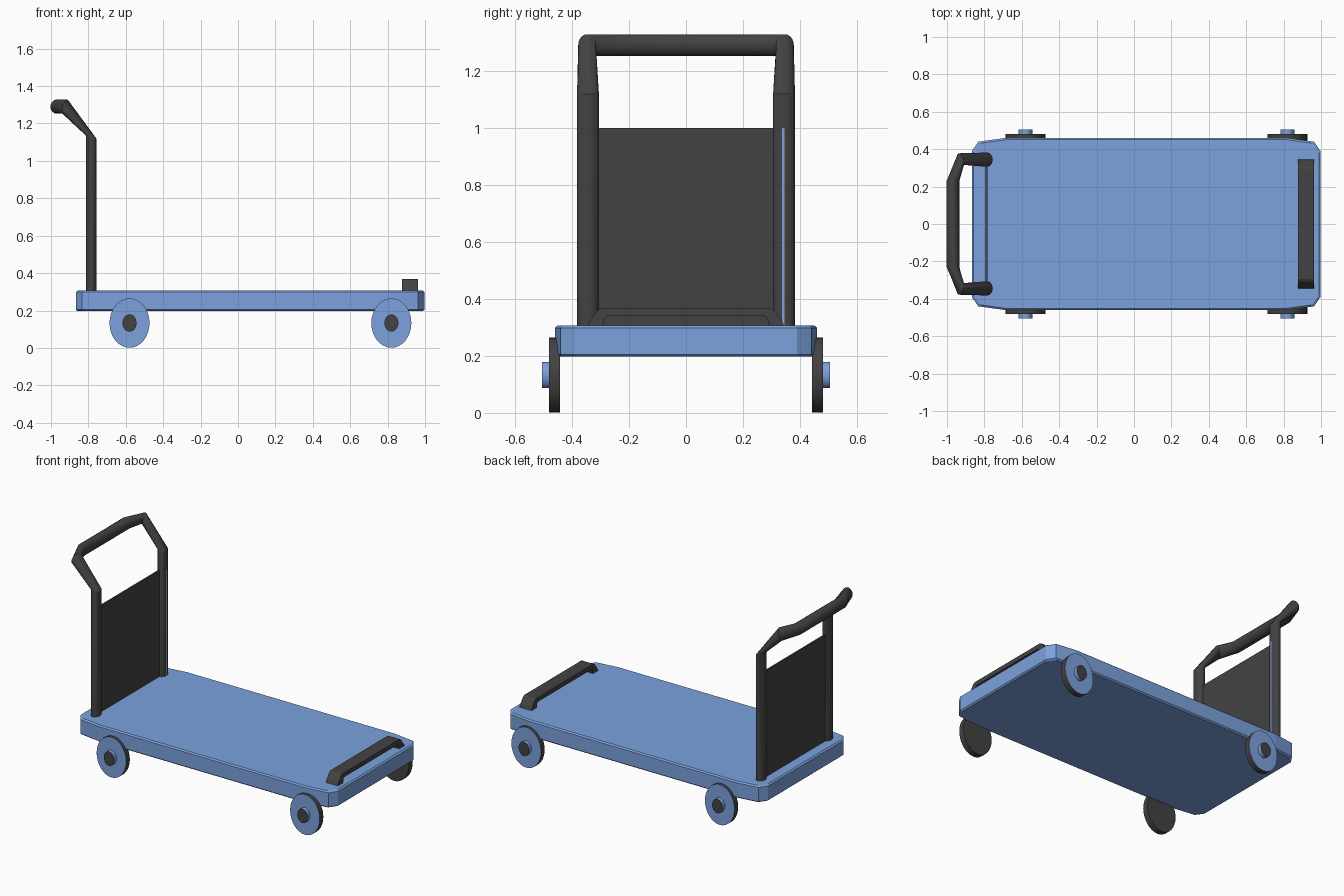
import bpy, bmesh, math
from mathutils import Vector

if "Cube" in bpy.data.objects:
    bpy.data.objects.remove(bpy.data.objects["Cube"])


def material(name, rgb):
    m = bpy.data.materials.new(name)
    m.diffuse_color = (*rgb, 1)
    m.use_nodes = True
    m.node_tree.nodes["Principled BSDF"].inputs["Base Color"].default_value = m.diffuse_color
    return m


BLUE = material("blue", (0.2, 0.36, 0.72))
DARK = material("dark", (0.055, 0.055, 0.055))


def ring(center, u, v, n=20):
    """Ellipse of points around center, spanned by u and v."""
    c, u, v = Vector(center), Vector(u), Vector(v)
    return [c + u * math.cos(2 * math.pi * i / n) + v * math.sin(2 * math.pi * i / n) for i in range(n)]


def loft(name, loops, colors, smooth=True):
    """Skin closed loops; colors = first cap, each band, last cap (0 blue, 1 dark)."""
    bm = bmesh.new()
    rows = [[bm.verts.new(p) for p in loop] for loop in loops]
    n = len(rows[0])
    if len(colors) == 1:
        colors = colors * (len(rows) + 1)
    bm.faces.new(rows[0][::-1]).material_index = colors[0]
    bm.faces.new(rows[-1]).material_index = colors[-1]
    for k, (a, b) in enumerate(zip(rows, rows[1:])):
        for i in range(n):
            j = (i + 1) % n
            bm.faces.new((a[i], a[j], b[j], b[i])).material_index = colors[k + 1]
    bmesh.ops.recalc_face_normals(bm, faces=bm.faces)
    me = bpy.data.meshes.new(name)
    bm.to_mesh(me)
    bm.free()
    me.materials.append(BLUE)
    me.materials.append(DARK)
    ob = bpy.data.objects.new(name, me)
    bpy.context.collection.objects.link(ob)
    if smooth:
        bpy.ops.object.select_all(action='DESELECT')
        ob.select_set(True)
        bpy.context.view_layer.objects.active = ob
        bpy.ops.object.shade_smooth_by_angle(angle=math.radians(30))
    return ob


def box(name, x, y, z, color):
    loops = [[(a, b, h) for a, b in ((x[0], y[0]), (x[1], y[0]), (x[1], y[1]), (x[0], y[1]))] for h in z]
    return loft(name, loops, [color], False)


# Deck with cut corners and a fine edge bevel
half = [(0.997, 0.39), (0.963, 0.44), (0.82, 0.46), (-0.69, 0.46), (-0.833, 0.44), (-0.867, 0.39)]
outline = half + [(x, -y) for x, y in reversed(half)]


def deck_loop(inset, z):
    return [(0.065 + (x - 0.065) * (1 - inset / 0.93), y * (1 - inset / 0.46), z) for x, y in outline]


loft("deck", [deck_loop(0.009, 0.197), deck_loop(0, 0.205), deck_loop(0, 0.298), deck_loop(0.009, 0.306)], [0], False)

# Wheels with hubs
for end, x in (("rear", -0.58), ("front", 0.82)):
    for side, s in (("left", 1), ("right", -1)):
        sections = [(0.442, 1), (0.48, 1), (0.48, 0.35), (0.505, 0.35)]
        loops = [ring((x, s * y, 0.133), (0.107 * r, 0, 0), (0, 0, 0.132 * r), 32) for y, r in sections]
        loft(f"{end}_{side}_wheel", loops, [1, 1, 0, 0, 1])

# Bent push handle, mirrored from one half
path = [
    ((-0.785, 0.344, 0.29), (0, 0.038, 0), (0.028, 0, 0)),
    ((-0.785, 0.344, 1.127), (0, 0.038, 0), (0.029, 0, -0.009)),
    ((-0.925, 0.347, 1.29), (-0.0135, 0.031, 0), (0.012, 0, 0.038)),
    ((-0.968, 0.230, 1.29), (-0.035, -0.003, 0), (0, 0, 0.038)),
]
flip = [[(v[0], -v[1], v[2]) for v in section] for section in reversed(path)]
loft("push_handle", [ring(*section) for section in path + flip], [1])

# Back panel between the posts, with the thin strip on one post
box("back_panel", (-0.793, -0.783), (-0.33, 0.33), (0.3, 1.0), 1)
box("post_strip", (-0.77, -0.7555), (0.336, 0.345), (0.3, 1.0), 0)

# Front stop: low arch with sloped ends
arch = [(0.347, 0.3), (0.335, 0.325), (0.308, 0.361), (0.295, 0.368)]
inner = [(0.272, 0.339), (0.284, 0.335), (0.293, 0.3)]
side = arch[::-1]
profile = [(-y, z) for y, z in arch] + side + [(y, z) for y, z in reversed(inner)] + [(-y, z) for y, z in inner]
loft("front_stop", [[(x, y, z) for y, z in profile] for x in (0.877, 0.963)], [1], False)
